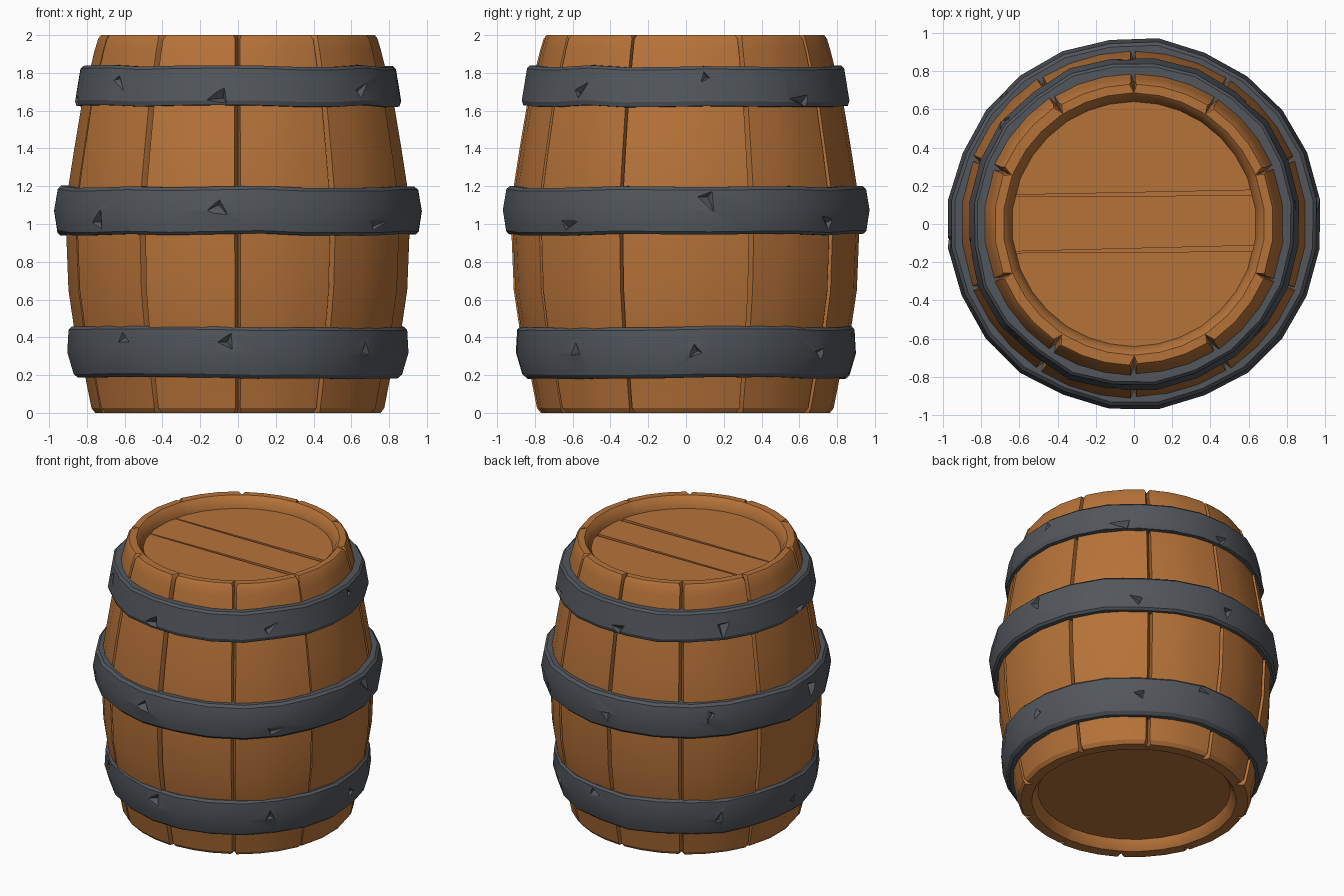
import bpy, bmesh, math, random
from mathutils import Matrix, Vector, Euler

if "Cube" in bpy.data.objects:
    bpy.data.objects.remove(bpy.data.objects["Cube"])

random.seed(4)


def material(name, rgb):
    m = bpy.data.materials.new(name)
    m.diffuse_color = (*rgb, 1)
    m.use_nodes = True
    m.node_tree.nodes["Principled BSDF"].inputs["Base Color"].default_value = m.diffuse_color
    return m


WOOD = material("warm wood", (0.47, 0.17, 0.04))
IRON = material("dark iron", (0.085, 0.095, 0.108))


def finish(bm, name, mat, smooth=True):
    bmesh.ops.recalc_face_normals(bm, faces=bm.faces[:])
    me = bpy.data.meshes.new(name)
    bm.to_mesh(me)
    bm.free()
    me.materials.append(mat)
    ob = bpy.data.objects.new(name, me)
    bpy.context.collection.objects.link(ob)
    if smooth:
        bpy.ops.object.select_all(action='DESELECT')
        ob.select_set(True)
        bpy.context.view_layer.objects.active = ob
        bpy.ops.object.shade_smooth_by_angle(angle=math.radians(25))
    return ob


def polar(r, a, z):
    return Vector((r * math.cos(a), r * math.sin(a), z))


# Staves: bulging profile (z, outer radius, inner radius), chamfered sides
PROFILE = [(0.0, 0.765, 0.69), (0.025, 0.785, 0.67), (0.09, 0.798, 0.64),
           (0.2, 0.82, 0.64), (0.45, 0.878, 0.64), (0.65, 0.908, 0.64),
           (0.95, 0.92, 0.64), (1.2, 0.908, 0.64), (1.4, 0.877, 0.64),
           (1.62, 0.84, 0.64), (1.84, 0.788, 0.64), (1.92, 0.768, 0.64),
           (1.98, 0.75, 0.665), (2.0, 0.735, 0.685)]
JOINTS = [-22, 22, 57, 90, 123, 158, 202, 237, 270, 303, 338]


def stave(i, a0, a1):
    bm = bmesh.new()
    gaps = [[random.uniform(0.006, 0.024) for _ in range(2)] for _ in range(2)]
    lean = random.uniform(-0.006, 0.006)
    rows = []
    for z, ro, ri in PROFILE:
        t = z / 2
        end = 0.012 if z < 0.01 or z > 1.99 else 0
        g0, g1 = [g[0] * (1 - t) + g[1] * t + end for g in gaps]
        b0, b1 = a0 + g0, a1 - g1
        angs = [a0] + [b0 + (b1 - b0) * k / 3 for k in range(4)] + [a1]
        ro += lean
        outer = [polar(ro - (0.045 if k in (0, 5) else 0), a, z)
                 for k, a in enumerate(angs)]
        inner = [polar(ri, a, z) for a in angs]
        rows.append([bm.verts.new(p) for p in outer + inner[::-1]])
    n = len(rows[0])
    for lo, hi in zip(rows, rows[1:]):
        for k in range(n):
            j = (k + 1) % n
            bm.faces.new((lo[k], lo[j], hi[j], hi[k]))
    for row in (rows[0], rows[-1]):
        for k in range(5):
            bm.faces.new((row[k], row[k + 1], row[n - 2 - k], row[n - 1 - k]))
    finish(bm, f"stave_{i + 1}", WOOD)


for i, (a, b) in enumerate(zip(JOINTS, JOINTS[1:])):
    stave(i, math.radians(a), math.radians(b))


# Iron hoops with small chipped dents
def hoop(name, section, dent_z, dent_r, sides=24):
    bm = bmesh.new()
    rings = []
    for s in range(sides):
        a = 2 * math.pi * (s + 0.5) / sides
        dr, dz = random.uniform(-0.006, 0.01), random.uniform(-0.006, 0.006)
        rings.append([bm.verts.new(polar(r + dr, a, z + dz)) for r, z in section])
    n = len(section)
    for s in range(sides):
        p, q = rings[s], rings[(s + 1) % sides]
        for k in range(n):
            j = (k + 1) % n
            bm.faces.new((p[k], q[k], q[j], p[j]))
    ob = finish(bm, name, IRON)

    # Cutter: cubes whose corners bite into the hoop
    cut = bmesh.new()
    for d in range(8):
        a = math.radians(45 * d + random.uniform(-8, 8))
        tip = Vector((1, 1, 1)).rotation_difference(Vector((-1, 0, 0))).to_matrix().to_4x4()
        spin = Euler((random.uniform(0, 6), random.uniform(-.3, .3),
                      random.uniform(-.3, .3))).to_matrix().to_4x4()
        z = dent_z + random.uniform(-0.07, 0.07)
        m = (Matrix.Translation(polar(dent_r + 0.135, a, z))
             @ Matrix.Rotation(a, 4, 'Z') @ spin @ tip)
        bmesh.ops.create_cube(cut, size=0.2, matrix=m)
    cutter = finish(cut, name + "_dent_cutter", IRON, smooth=False)
    cutter.hide_render = True
    cutter.display_type = 'WIRE'
    mod = ob.modifiers.new("dents", 'BOOLEAN')
    mod.operation = 'DIFFERENCE'
    mod.solver = 'EXACT'
    mod.object = cutter
    # Bake the dents, then drop the cutter
    dg = bpy.context.evaluated_depsgraph_get()
    baked = bpy.data.meshes.new_from_object(ob.evaluated_get(dg))
    ob.modifiers.clear()
    ob.data = baked
    bpy.data.objects.remove(cutter)


hoop("top_hoop", [(0.74, 1.835), (0.83, 1.835), (0.845, 1.82), (0.873, 1.65),
                  (0.865, 1.625), (0.78, 1.62)], 1.73, 0.86)
hoop("middle_hoop", [(0.86, 1.197), (0.935, 1.197), (0.953, 1.18), (0.972, 1.07),
                     (0.955, 0.96), (0.94, 0.945), (0.86, 0.945)], 1.07, 0.965)
hoop("bottom_hoop", [(0.82, 0.455), (0.88, 0.455), (0.895, 0.44), (0.902, 0.32),
                     (0.868, 0.205), (0.845, 0.185), (0.77, 0.185)], 0.33, 0.9)


# Heads: discs clipped by (point y, slope, side to keep)
def head(name, z, depth, cuts=(), radius=0.67):
    bm = bmesh.new()
    bmesh.ops.create_cone(bm, cap_ends=True, segments=30, radius1=radius,
                          radius2=radius, depth=depth,
                          matrix=Matrix.Translation((0, 0, z)))
    for y, slope, keep in cuts:
        res = bmesh.ops.bisect_plane(
            bm, geom=bm.verts[:] + bm.edges[:] + bm.faces[:],
            plane_co=(0, y, 0), plane_no=Vector((-slope, 1, 0)) * -keep,
            clear_outer=True)
        edges = [e for e in res["geom_cut"] if isinstance(e, bmesh.types.BMEdge)]
        bmesh.ops.holes_fill(bm, edges=edges)
    finish(bm, name, WOOD)


head("lid_plank_back", 1.895, 0.05, [(0.165, 0.02, 1)])
head("lid_plank_middle", 1.895, 0.05, [(0.147, 0.004, -1), (-0.128, 0.025, 1)])
head("lid_plank_front", 1.895, 0.05, [(-0.147, 0.006, -1)])
head("lid_backing", 1.865, 0.03)
head("bottom_head", 0.085, 0.03)
